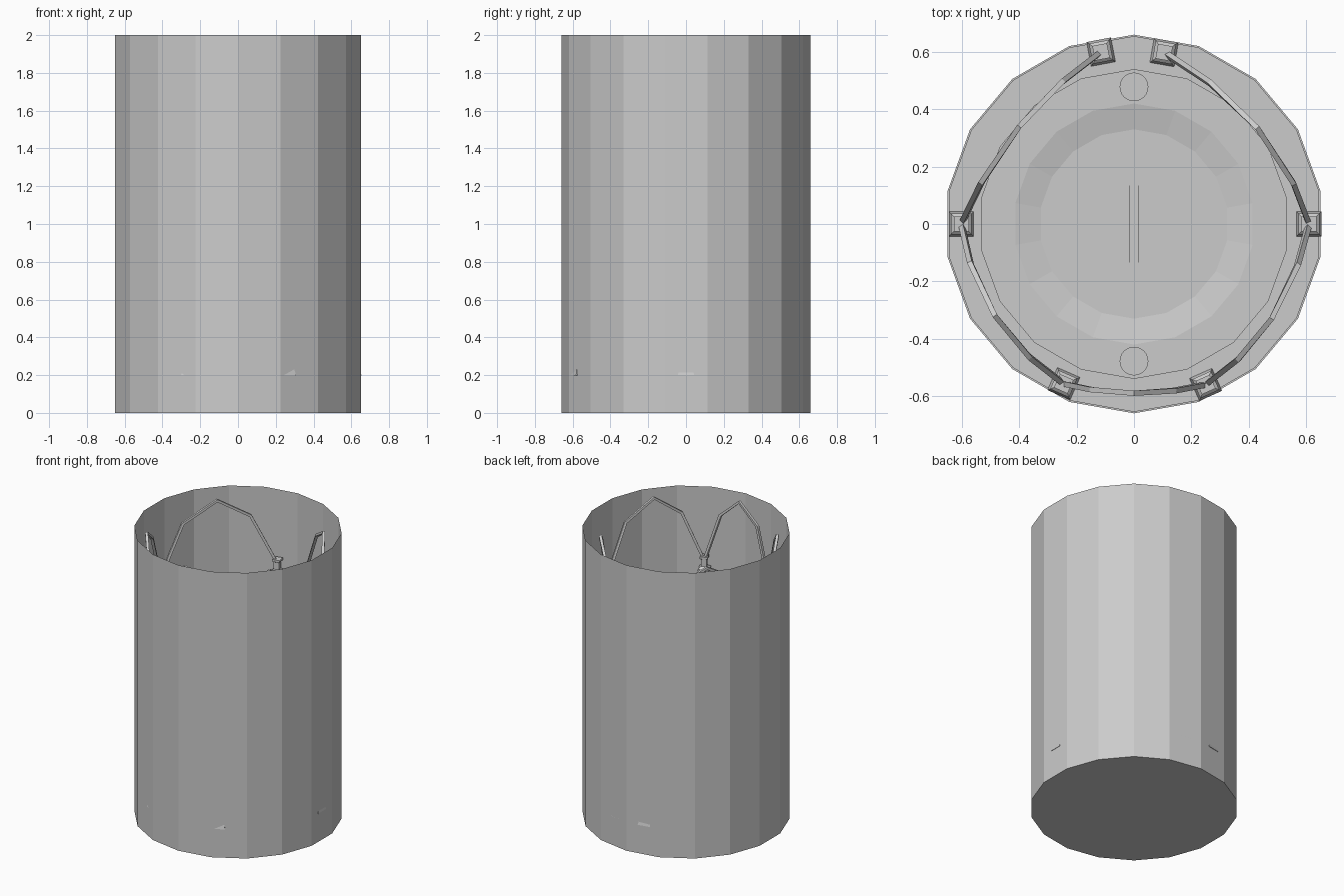
import bpy, bmesh, math
from mathutils import Vector

if "Cube" in bpy.data.objects:
    bpy.data.objects.remove(bpy.data.objects["Cube"])

SIDES = 18
grey = bpy.data.materials.new("stone_grey")
grey.diffuse_color = (0.6, 0.6, 0.6, 1)
grey.use_nodes = True
grey.node_tree.nodes["Principled BSDF"].inputs["Base Color"].default_value = grey.diffuse_color


def finish(bm, name, recalc=True):
    if recalc:
        bmesh.ops.recalc_face_normals(bm, faces=bm.faces)
    me = bpy.data.meshes.new(name)
    bm.to_mesh(me)
    bm.free()
    me.materials.append(grey)
    ob = bpy.data.objects.new(name, me)
    bpy.context.collection.objects.link(ob)
    return ob


def ring(bm, r, z, n=SIDES):
    return [bm.verts.new((r * math.cos(a), r * math.sin(a), z))
            for a in (math.pi / 2 + i * math.tau / n for i in range(n))]


def bridge(bm, a, b):
    n = len(a)
    for i in range(n):
        bm.faces.new((a[i], a[(i + 1) % n], b[(i + 1) % n], b[i]))


def lathe(name, profile, cap_first=False, cap_last=False, n=SIDES, recalc=False):
    bm = bmesh.new()
    rings = [ring(bm, r, z, n) for r, z in profile]
    for a, b in zip(rings, rings[1:]):
        bridge(bm, a, b)
    if cap_first:
        bm.faces.new(rings[0][::-1])
    if cap_last:
        bm.faces.new(rings[-1])
    return finish(bm, name, recalc)


# Tall open-topped wall with a closed underside
lathe("outer_wall", [(0.66, 0), (0.66, 2)], cap_first=True)

# Arena floor: outer walkway, raised platform, shallow dish
lathe("arena_floor", [(0.655, 0.2), (0.54, 0.2), (0.54, 0.225), (0.42, 0.225),
                      (0.33, 0.208)], cap_last=True)


# Centre marking: two stepped half discs with a gap between them
def half_disc(name, side, r, z0, z1, gap=0.014):
    bm = bmesh.new()
    start = math.asin(gap / r)
    pts = []
    for i in range(10):
        a = start + (math.pi - 2 * start) * i / 9
        pts.append((side * r * math.sin(a), r * math.cos(a)))
    low = [bm.verts.new((x, y, z0)) for x, y in pts]
    high = [bm.verts.new((x, y, z1)) for x, y in pts]
    bridge(bm, low, high)
    bm.faces.new(low[::-1])
    bm.faces.new(high)
    finish(bm, name)


for side, label in ((-1, "left"), (1, "right")):
    half_disc(label + "_centre_ring", side, 0.235, 0.206, 0.213)
    half_disc(label + "_centre_disc", side, 0.135, 0.213, 0.218)

# Standing spots at both ends
for y, label in ((-0.478, "front"), (0.478, "back")):
    spot = lathe(label + "_spot", [(0.05, 0.224), (0.05, 0.231)], cap_last=True, n=24)
    spot.location.y = y

# Square posts: flared foot, slim shaft, collar and cap, as (half width, height)
POST = [(0.043, 0.197), (0.043, 0.2), (0.03, 0.26), (0.022, 0.3), (0.022, 1.43),
        (0.036, 1.44), (0.036, 1.45), (0.018, 1.465), (0.018, 1.515),
        (0.026, 1.52), (0.026, 1.535)]


def post(name, x, y):
    ob = lathe(name, [(h * math.sqrt(2), z) for h, z in POST],
               cap_first=True, cap_last=True, n=4)
    ob.location = (x, y, 0)
    ob.rotation_euler.z = math.atan2(y, x) + math.pi / 4


spots = {"back_left": (-0.115, 0.6), "left": (-0.602, 0), "front_left": (-0.245, -0.557),
         "front_right": (0.25, -0.56), "right": (0.61, 0), "back_right": (0.105, 0.598)}
for label, (x, y) in spots.items():
    post(label + "_post", x, y)


# Pointed arches between neighbouring posts, bowed outwards along the wall
def arch(name, start, end, peak, r=0.009):
    a, b, p = Vector(start), Vector(end), Vector(peak)
    bow = p - (a + b) / 2
    path = []
    for t, z in ((0, 1.5), (0.2, 1.84), (0.5, 1.965), (0.78, 1.84), (1, 1.5)):
        q = a.lerp(b, t) + bow * 4 * t * (1 - t)
        path.append(Vector((q.x, q.y, z)))
    bm = bmesh.new()
    loops = []
    for i, q in enumerate(path):
        d = (path[min(i + 1, 4)] - path[max(i - 1, 0)]).normalized()
        out = Vector((bow.x, bow.y, 0)).normalized()
        out = (out - d * out.dot(d)).normalized()
        up = d.cross(out)
        loops.append([bm.verts.new(q + out * r * u + up * r * v)
                      for u, v in ((1, 1), (-1, 1), (-1, -1), (1, -1))])
    for m, n in zip(loops, loops[1:]):
        bridge(bm, m, n)
    bm.faces.new(loops[0])
    bm.faces.new(loops[-1])
    finish(bm, name)


arch("back_left_arch", spots["left"], spots["back_left"], (-0.4, 0.34))
arch("front_left_arch", spots["left"], spots["front_left"], (-0.485, -0.32))
arch("front_arch", spots["front_left"], spots["front_right"], (0, -0.59))
arch("front_right_arch", spots["right"], spots["front_right"], (0.48, -0.33))
arch("back_right_arch", spots["right"], spots["back_right"], (0.43, 0.335))
